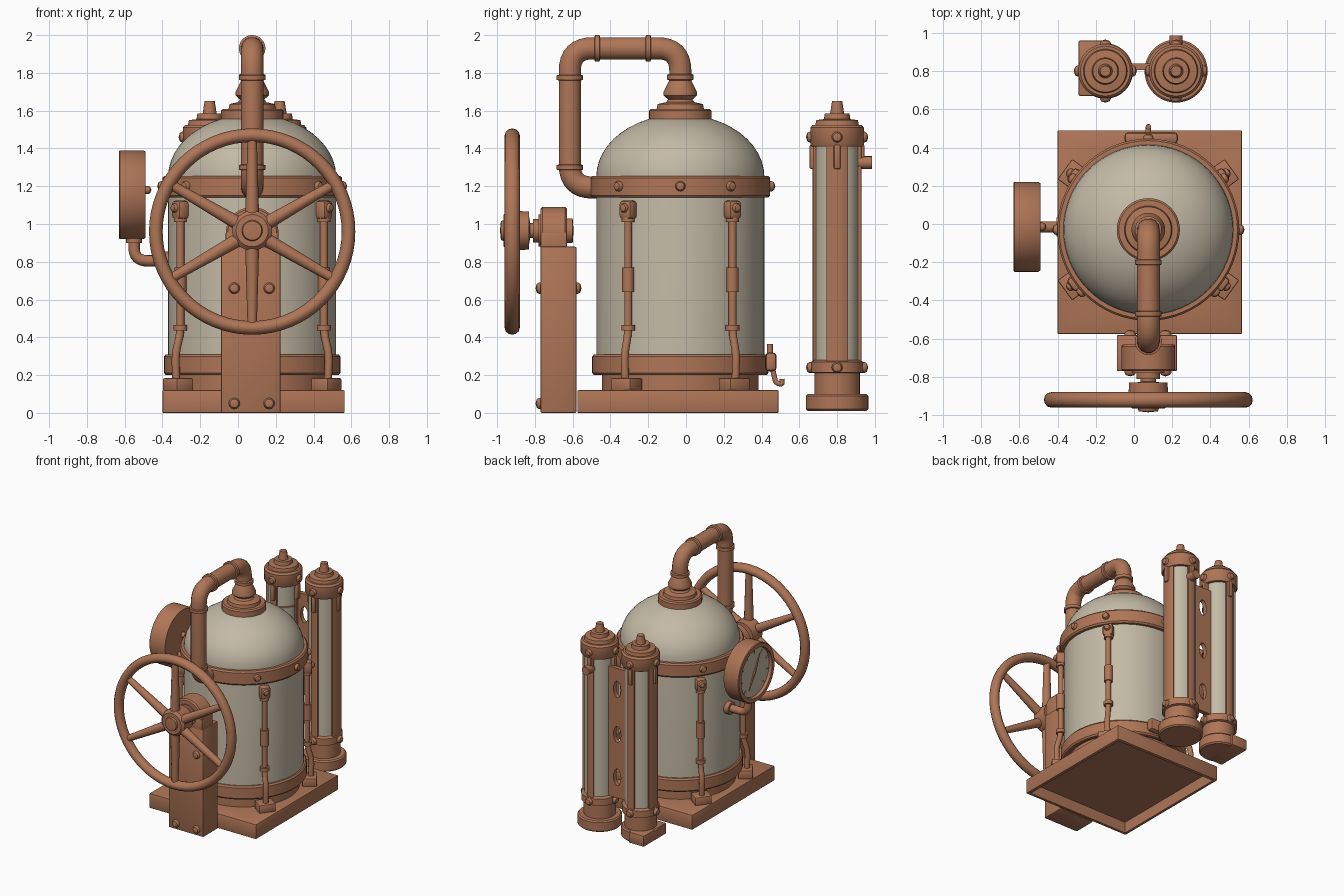
import bpy, bmesh, math
from mathutils import Vector, Matrix

cube = bpy.data.objects.get("Cube")
if cube:
    bpy.data.objects.remove(cube, do_unlink=True)


def material(name, rgb):
    m = bpy.data.materials.new(name)
    m.use_nodes = True
    m.diffuse_color = (*rgb, 1)
    bsdf = m.node_tree.nodes["Principled BSDF"]
    bsdf.inputs["Base Color"].default_value = (*rgb, 1)
    bsdf.inputs["Roughness"].default_value = 0.7
    return m


COPPER = material("copper", (0.43, 0.18, 0.095))
CREAM = material("cream", (0.55, 0.49, 0.38))
parts = []


def add(name, mesh, mat):
    mesh.materials.clear()
    mesh.materials.append(mat)
    ob = bpy.data.objects.new(name, mesh)
    bpy.context.scene.collection.objects.link(ob)
    parts.append(ob)
    return ob


def finish(name, bm, mat):
    bmesh.ops.recalc_face_normals(bm, faces=bm.faces)
    mesh = bpy.data.meshes.new(name)
    bm.to_mesh(mesh)
    bm.free()
    return add(name, mesh, mat)


def lathe(name, profile, loc, axis=(0, 0, 1), mat=COPPER, segs=48, arc=None):
    """Revolve (radius, height) points about an axis through loc."""
    bm = bmesh.new()
    a0, a1 = arc or (0, math.tau)
    rings = []
    for i in range(segs + 1):
        a = a0 + (a1 - a0) * i / segs
        rings.append([bm.verts.new((r * math.cos(a), r * math.sin(a), h)) for r, h in profile])
    for p, q in zip(rings, rings[1:]):
        for j in range(len(profile) - 1):
            bm.faces.new((p[j], q[j], q[j + 1], p[j + 1]))
    bmesh.ops.remove_doubles(bm, verts=bm.verts, dist=1e-5)
    if arc:
        bmesh.ops.holes_fill(bm, edges=bm.edges, sides=0)
    rot = Vector(axis).to_track_quat('Z', 'Y').to_matrix().to_4x4()
    bm.transform(Matrix.Translation(loc) @ rot)
    return finish(name, bm, mat)


def rod(name, a, b, r0, r1=None, segs=24):
    a, b = Vector(a), Vector(b)
    d = b - a
    r1 = r0 if r1 is None else r1
    return lathe(name, [(0, 0), (r0, 0), (r1, d.length), (0, d.length)], a, d, segs=segs)


def bolt(name, loc, axis, r=0.027):
    lathe(name, [(r, -0.02), (r, 0.008), (r * 0.75, 0.02), (0, 0.027)], loc, axis, segs=12)


def box(name, lo, hi, mat=COPPER, bevel=0.008, turn=0):
    lo, hi = Vector(lo), Vector(hi)
    bm = bmesh.new()
    bmesh.ops.create_cube(bm, size=1)
    bm.transform(Matrix.Diagonal((*(hi - lo), 1)))
    if bevel:
        bmesh.ops.bevel(bm, geom=bm.edges[:], offset=bevel, segments=2, affect='EDGES', profile=0.5)
    bm.transform(Matrix.Translation((lo + hi) / 2) @ Matrix.Rotation(turn, 4, 'Z'))
    return finish(name, bm, mat)


def bake(ob):
    dg = bpy.context.evaluated_depsgraph_get()
    return bpy.data.meshes.new_from_object(ob.evaluated_get(dg))


def pipe(name, pts, radius, bend):
    """Round pipe through pts with rounded corners."""
    pts = [Vector(p) for p in pts]
    path = [pts[0]]
    for a, b, c in zip(pts, pts[1:], pts[2:]):
        s, e = b + (a - b).normalized() * bend, b + (c - b).normalized() * bend
        for i in range(9):
            t = i / 8
            path.append(s * (1 - t) ** 2 + b * 2 * t * (1 - t) + e * t * t)
    path.append(pts[-1])
    cu = bpy.data.curves.new(name, 'CURVE')
    cu.dimensions = '3D'
    cu.bevel_depth, cu.bevel_resolution, cu.use_fill_caps = radius, 5, True
    sp = cu.splines.new('POLY')
    sp.points.add(len(path) - 1)
    for p, co in zip(sp.points, path):
        p.co = (*co, 1)
    tmp = bpy.data.objects.new(name + "_path", cu)
    bpy.context.scene.collection.objects.link(tmp)
    mesh = bake(tmp)
    bpy.data.objects.remove(tmp)
    add(name, mesh, COPPER)


def cut(ob, cutters):
    for c in cutters:
        m = ob.modifiers.new("cut", 'BOOLEAN')
        m.operation, m.object, m.solver = 'DIFFERENCE', c, 'EXACT'
    mesh = bake(ob)
    ob.modifiers.clear()
    ob.data = mesh
    for c in cutters:
        parts.remove(c)
        bpy.data.objects.remove(c)


CX, CY = 0.075, -0.03


def around(angle, r, z):
    a = math.radians(angle)
    return Vector((CX + r * math.cos(a), CY + r * math.sin(a), z))


def outward(angle):
    return around(angle, 1, 0) - Vector((CX, CY, 0))


# Base plate, open underneath, with a round opening for the tank
base = box("base_plate", (-0.4, -0.575, 0), (0.565, 0.49, 0.12), bevel=0.006)
cut(base, [box("base_hollow", (-0.375, -0.55, -0.1), (0.54, 0.465, 0.09), bevel=0),
           rod("base_hole", (CX, CY, 0.05), (CX, CY, 0.2), 0.405, segs=48)])

# Tank: open-bottomed shell with a dome
dome = [(0.445 * math.cos(t * math.pi / 24), 1.25 + 0.33 * math.sin(t * math.pi / 24)) for t in range(13)]
lathe("tank", [(0.445, 0.22)] + dome, (CX, CY, 0), mat=CREAM, segs=64)
lathe("tank_skirt", [(0.415, 0.1), (0.415, 0.21), (0.44, 0.21)], (CX, CY, 0), segs=64)
for name, r, z0, z1 in (("lower_band", 0.467, 0.2, 0.31), ("upper_band", 0.476, 1.14, 1.255)):
    lathe(name, [(0.435, z0), (r - 0.01, z0), (r, z0 + 0.012), (r, z1 - 0.012), (r - 0.01, z1), (0.435, z1)],
          (CX, CY, 0), segs=64)
for a in (0, 34, -43, 90, 146, 180, 223, 270):
    bolt("band_bolt", around(a, 0.476, 1.2), outward(a))

# Dome fitting
lathe("dome_fitting", [(0.165, 1.55), (0.165, 1.6), (0.155, 1.61), (0.125, 1.61), (0.12, 1.635), (0.075, 1.645),
                       (0.065, 1.66), (0.088, 1.68), (0.088, 1.7), (0.058, 1.76), (0.07, 1.765),
                       (0.07, 1.79), (0.058, 1.795)], (CX, CY, 0))

# Overhead pipe and its collars
pipe("steam_pipe", [(CX, CY, 1.75), (CX, CY, 1.93), (CX, -0.615, 1.93), (CX, -0.615, 1.193), (CX, -0.45, 1.193)],
     0.06, 0.12)
for y, z, axis in ((-0.47, 1.93, (0, 1, 0)), (-0.2, 1.93, (0, 1, 0)), (-0.615, 1.775, (0, 0, 1)), (-0.615, 1.3, (0, 0, 1))):
    lathe("pipe_collar", [(0.055, -0.016), (0.07, -0.012), (0.07, 0.012), (0.055, 0.016)], (CX, y, z), axis)

# Tie rods with lugs, turnbuckles and feet
for a in (36, 144, 216, 324):
    turn = math.radians(a)
    lug, foot = around(a, 0.47, 1.075), around(a, 0.485, 0.15)
    half = Vector((0.035, 0.04, 0.05))
    box("rod_lug", lug - half, lug + half, bevel=0.02, turn=turn)
    bolt("lug_bolt", around(a, 0.5, 1.085), outward(a), 0.025)
    pipe("tie_rod", [around(a, 0.47, 1.08), around(a, 0.47, 0.42), around(a, 0.503, 0.31), around(a, 0.495, 0.14)],
         0.021, 0.05)
    rod("turnbuckle", around(a, 0.47, 0.64), around(a, 0.47, 0.77), 0.032, segs=12)
    rod("rod_collar", around(a, 0.47, 0.435), around(a, 0.47, 0.465), 0.036, segs=12)
    rod("rod_top_collar", around(a, 0.47, 1.01), around(a, 0.47, 1.035), 0.034, segs=12)
    half = Vector((0.055, 0.065, 0.034))
    box("rod_foot", foot - half, foot + half, bevel=0.008, turn=turn)

# Wheel post and bearing
box("wheel_post", (-0.09, -0.77, 0), (0.225, -0.58, 0.88))
box("bearing_block", (-0.065, -0.77, 0.86), (0.215, -0.63, 0.96))
lathe("bearing_cap", [(0, 0), (0.13, 0), (0.14, 0.01), (0.14, 0.13), (0.13, 0.14), (0, 0.14)], (CX, -0.77, 0.95), (0, 1, 0))
for x in (-0.02, 0.165):
    for z in (0.05, 0.66):
        bolt("post_bolt", (x, -0.77, z), (0, -1, 0), 0.03)
    bolt("post_back_bolt", (x, -0.58, 0.66), (0, 1, 0), 0.03)

# Hand wheel: hub and shaft, rim, six spokes
lathe("wheel_hub", [(0, -0.985), (0.05, -0.98), (0.055, -0.965), (0.085, -0.965), (0.105, -0.945), (0.105, -0.9),
                    (0.1, -0.83), (0.07, -0.83), (0.04, -0.825), (0.04, -0.81), (0.062, -0.81), (0.062, -0.78),
                    (0.085, -0.78), (0.085, -0.63), (0.065, -0.63), (0.065, -0.6), (0, -0.595)],
      (CX, 0, 0.965), (0, 1, 0))
rim = [(0.51 + 0.036 * math.cos(t * math.pi / 6), 0.04 * math.sin(t * math.pi / 6)) for t in range(13)]
lathe("wheel_rim", rim, (CX, -0.92, 0.96), (0, 1, 0), segs=64)
for k in range(6):
    a = math.radians(30 + 60 * k)
    d = Vector((math.cos(a), 0, math.sin(a)))
    c = Vector((CX, -0.92, 0.96))
    rod("wheel_spoke", c + d * 0.07, c + d * 0.49, 0.037, 0.025, 12)

# Gauge, dial, needle and feed pipe
GY, GZ = -0.015, 1.155
lathe("gauge_case", [(0, 0), (0.228, 0), (0.235, 0.01), (0.235, 0.135), (0.23, 0.14), (0.2, 0.14), (0.195, 0.11), (0, 0.11)],
      (-0.49, GY, GZ), (-1, 0, 0))
lathe("gauge_dial", [(0, 0.005), (0.194, 0.005), (0.194, 0)], (-0.602, GY, GZ), (-1, 0, 0), CREAM)
for k in range(9):
    a = math.radians(-45 + 33.75 * k)
    d = Vector((0, math.cos(a), math.sin(a)))
    c = Vector((-0.608, GY, GZ))
    rod("dial_tick", c + d * 0.155, c + d * 0.185, 0.004, segs=6)
for s in (-1, 1):
    rod("gauge_needle", (-0.61, GY, GZ), (-0.61, GY - s * 0.07, GZ + s * 0.13), 0.012, 0.002, 8)
bolt("gauge_back_bolt", (-0.485, GY, 1.18), (1, 0, 0), 0.022)
pipe("gauge_pipe", [(-0.55, GY, 0.95), (-0.55, GY, 0.805), (-0.36, GY, 0.805)], 0.03, 0.07)
rod("gauge_pipe_collar", (-0.55, GY, 0.9), (-0.55, GY, 0.94), 0.042)
rod("gauge_pipe_flange", (-0.405, GY, 0.805), (-0.36, GY, 0.805), 0.05)

# Drain plate and tap at the back
box("drain_plate", (-0.05, 0.42, 0.22), (0.23, 0.48, 0.32), bevel=0.02)
pipe("drain_tap", [(CX, 0.45, 0.27), (CX, 0.475, 0.16), (CX, 0.51, 0.15), (CX, 0.508, 0.18)], 0.014, 0.015)
rod("drain_handle", (CX, 0.445, 0.3), (CX, 0.445, 0.365), 0.015, segs=12)

# Twin sight tubes behind the tank
TY = 0.8
for side, tx in (("left", 0.22), ("right", -0.15)):
    rb = 0.165 if side == "left" else 0.145
    lathe(side + "_tube_base", [(0, 0.01), (rb - 0.01, 0.01), (rb, 0.02), (rb, 0.09), (rb - 0.01, 0.1), (0.12, 0.1),
                                (0.12, 0.21), (0.138, 0.215), (0.138, 0.27), (0.12, 0.28), (0, 0.28)], (tx, TY, 0))
    lathe(side + "_sight_glass", [(0.115, 0.27), (0.115, 1.42)], (tx, TY, 0), mat=CREAM)
    lathe(side + "_tube_cap", [(0, 1.41), (0.135, 1.41), (0.142, 1.42), (0.142, 1.51), (0.13, 1.525), (0.115, 1.525),
                               (0.11, 1.55), (0.07, 1.555), (0.065, 1.585), (0.037, 1.585), (0.027, 1.65), (0, 1.65)],
          (tx, TY, 0))
    wide = 180 if side == "left" else 0
    for a in (0, 90, 180, 270):
        half = 26 if a == wide else (13 if a in (90, 270) else 9)
        arc = (math.radians(a - half), math.radians(a + half))
        lathe(side + "_tube_strap", [(0.11, 0.26), (0.13, 0.26), (0.13, 1.42), (0.11, 1.42), (0.11, 0.26)],
              (tx, TY, 0), segs=8, arc=arc)
        d = outward(a)
        for z in (0.24, 1.46):
            bolt(side + "_tube_bolt", Vector((tx, TY, z)) + d * 0.138, d, 0.029)
        box(side + "_strap_clip", Vector((tx, TY, 1.29)) + d * 0.128 - Vector((0.018, 0.018, 0)),
            Vector((tx, TY, 1.42)) + d * 0.128 + Vector((0.018, 0.018, 0)), bevel=0.01)
box("right_tube_foot", (-0.29, 0.67, 0.01), (-0.15, 0.96, 0.1))
rod("tube_valve", (0.22, 0.9, 1.325), (0.22, 0.985, 1.325), 0.034, segs=16)

# Graduation rungs on the right tube
for k in range(7):
    z = 0.45 + 0.13 * k
    lathe("graduation", [(0.11, z), (0.123, z), (0.123, z + 0.012), (0.11, z + 0.012), (0.11, z)], (-0.15, TY, 0),
          segs=10, arc=(math.radians(100), math.radians(170)))

# Pierced plate joining the tubes
link = box("tube_link", (-0.05, 0.805, 0.28), (0.12, 0.84, 1.34), bevel=0)
holes = []
for z in (0.45, 0.8, 1.17):
    h = rod("link_hole", (0.035, 0.7, 0), (0.035, 0.95, 0), 0.033)
    h.data.transform(Matrix.Translation((0, 0, z)) @ Matrix.Diagonal((1, 1, 2, 1)))
    holes.append(h)
cut(link, holes)

bpy.ops.object.select_all(action='DESELECT')
for ob in parts:
    ob.select_set(True)
bpy.context.view_layer.objects.active = parts[0]
bpy.ops.object.shade_smooth_by_angle(angle=math.radians(35))
